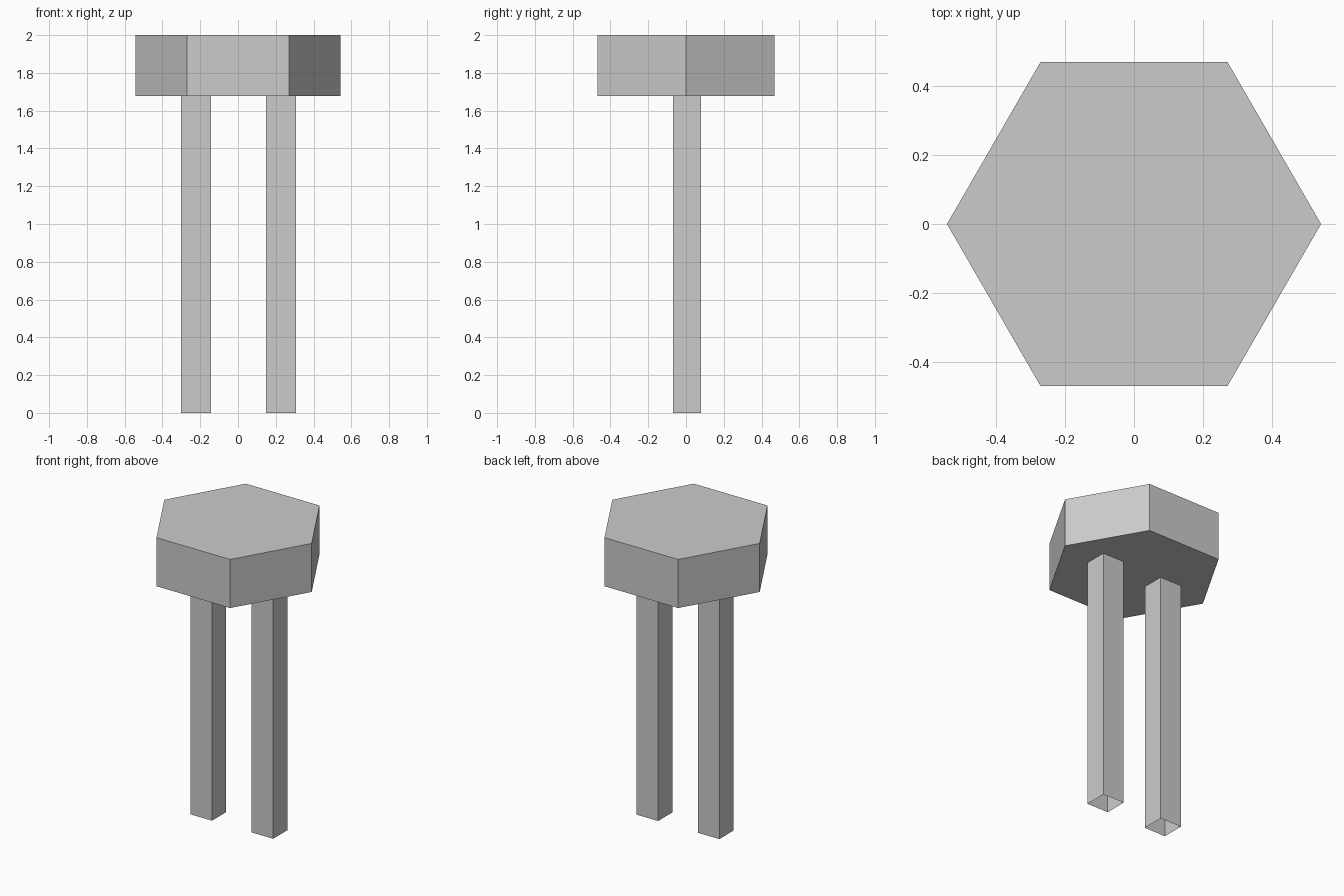
import bpy, bmesh

if "Cube" in bpy.data.objects:
    bpy.data.objects.remove(bpy.data.objects["Cube"])

HEAD_BOTTOM, TOP = 1.677, 2.0


def leg(name, x):
    """Square tube leg, open at both ends."""
    bm = bmesh.new()
    bmesh.ops.create_cube(bm, size=1)
    ends = [f for f in bm.faces if abs(f.normal.z) > 0.5]
    bmesh.ops.delete(bm, geom=ends, context='FACES_ONLY')
    bmesh.ops.scale(bm, vec=(0.158, 0.149, HEAD_BOTTOM), verts=bm.verts)
    bmesh.ops.translate(bm, vec=(x, 0.005, HEAD_BOTTOM / 2), verts=bm.verts)
    mesh = bpy.data.meshes.new(name)
    bm.to_mesh(mesh)
    bm.free()
    bpy.context.collection.objects.link(bpy.data.objects.new(name, mesh))


# Hexagonal head, corners on the x axis
bm = bmesh.new()
bmesh.ops.create_circle(bm, cap_ends=True, segments=6, radius=0.542)
if max(v.co.x for v in bm.verts) < 0.53:
    from math import pi
    from mathutils import Matrix
    bmesh.ops.rotate(bm, cent=(0, 0, 0), matrix=Matrix.Rotation(pi / 6, 3, 'Z'), verts=bm.verts)
bmesh.ops.translate(bm, vec=(0, 0, HEAD_BOTTOM), verts=bm.verts)
base = bm.faces[:] 
extruded = bmesh.ops.extrude_face_region(bm, geom=base, use_keep_orig=True)
top_verts = [g for g in extruded["geom"] if isinstance(g, bmesh.types.BMVert)]
bmesh.ops.translate(bm, vec=(0, 0, TOP - HEAD_BOTTOM), verts=top_verts)
bmesh.ops.recalc_face_normals(bm, faces=bm.faces)
head_mesh = bpy.data.meshes.new("head")
bm.to_mesh(head_mesh)
bm.free()
bpy.context.collection.objects.link(bpy.data.objects.new("head", head_mesh))

# Two legs
leg("left_leg", -0.222)
leg("right_leg", 0.228)
